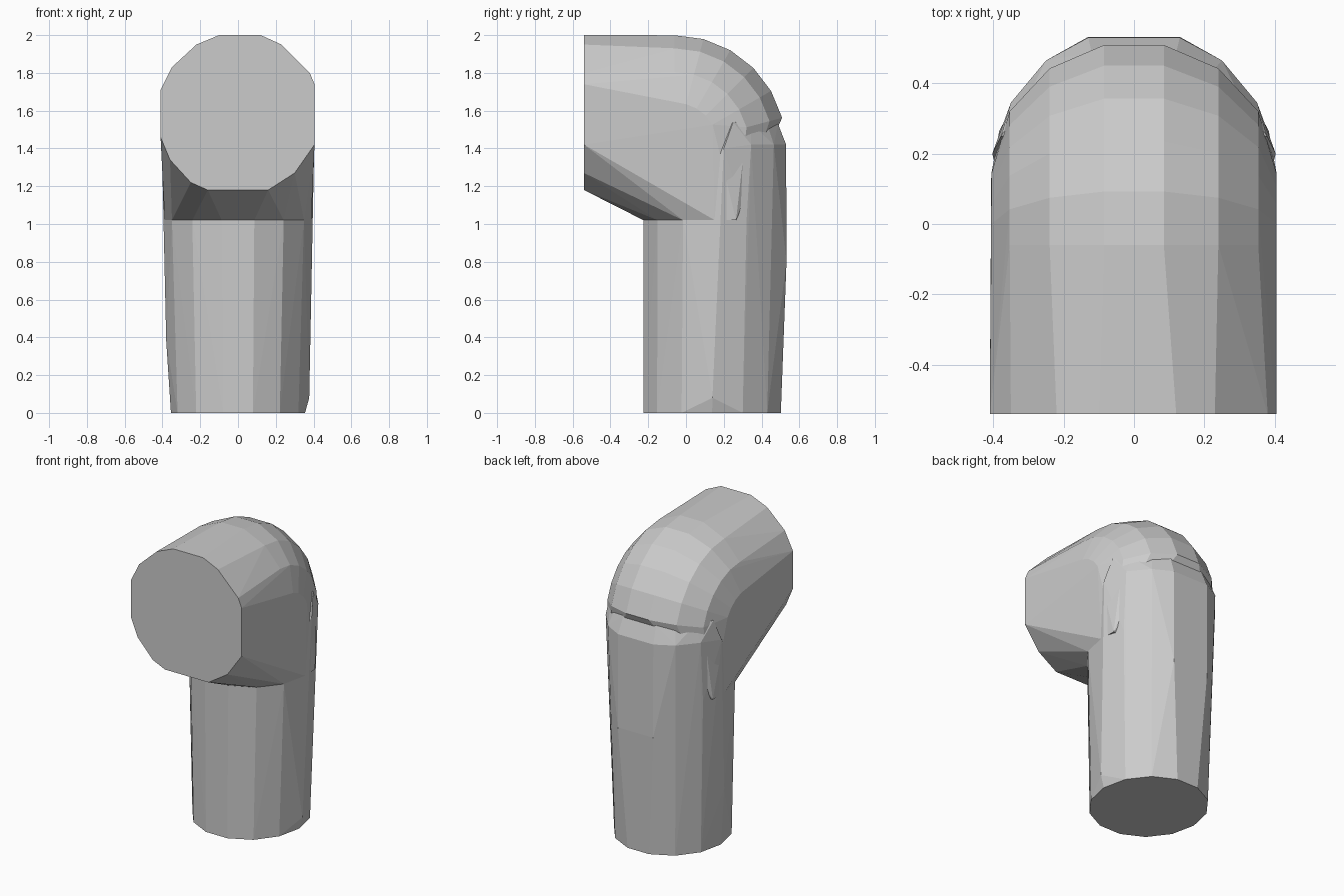
import bpy, bmesh
from math import sin, cos, pi

if "Cube" in bpy.data.objects:
    bpy.data.objects.remove(bpy.data.objects["Cube"])


def hull(name, points):
    """Flat-shaded convex solid wrapped around a cloud of section points."""
    bm = bmesh.new()
    for p in points:
        bm.verts.new(p)
    bmesh.ops.remove_doubles(bm, verts=bm.verts[:], dist=0.001)
    res = bmesh.ops.convex_hull(bm, input=bm.verts[:])
    loose = {g for g in res["geom_interior"] + res["geom_unused"]
             if isinstance(g, bmesh.types.BMVert)}
    bmesh.ops.delete(bm, geom=list(loose), context='VERTS')
    bmesh.ops.dissolve_limit(bm, angle_limit=0.01, verts=bm.verts[:], edges=bm.edges[:])
    bmesh.ops.recalc_face_normals(bm, faces=bm.faces[:])
    mesh = bpy.data.meshes.new(name)
    bm.to_mesh(mesh)
    bm.free()
    obj = bpy.data.objects.new(name, mesh)
    bpy.context.collection.objects.link(obj)
    return obj


def ring(z, rx, y0, y1, sides=14):
    """Horizontal elliptical section from y0 to y1, with a flat at front and back."""
    cy = (y0 + y1) / 2
    ry = (y1 - y0) / 2 / cos(pi / sides)
    return [(rx * sin(2 * pi * (i + .5) / sides),
             cy - ry * cos(2 * pi * (i + .5) / sides), z) for i in range(sides)]


def mirrored(points):
    return points + [(-x, y, z) for x, y, z in points]


# Vertical pipe: tapered foot, straight body, raised collar behind the elbow
pipe = ring(0, .355, -.225, .502)
pipe += [(.377, .14, .08), (-.38, .14, .38)]
pipe += ring(1.02, .388, -.225, .53)
pipe += mirrored([(.13, .532, .8), (.13, .53, 1.42), (.25, .465, 1.42),
                  (.35, .345, 1.42), (.403, .2, 1.40)])
pipe += mirrored([(.12, .487, 1.53), (.22, .43, 1.53),
                  (.31, .345, 1.53), (.378, .25, 1.54)])
hull("vertical_pipe", pipe)

# Front mouth of the elbow, as x, z
mouth = [(-.1, 2), (.12, 2), (.23, 1.95), (.38, 1.8), (.405, 1.74), (.405, 1.42),
         (.3, 1.27), (.16, 1.18), (-.16, 1.18), (-.25, 1.22), (-.36, 1.34),
         (-.41, 1.46), (-.41, 1.71), (-.35, 1.83), (-.22, 1.95)]
elbow = [(x, -.54, z) for x, z in mouth]

# Underside follows the front of the vertical pipe
elbow += [p for p in ring(1.02, .388, -.225, .53) if p[1] < .2]
elbow += mirrored([(.383, .265, 1.02)])

# Curved back: pipe sections swept around the bend
for k in range(7):
    a = k * pi / 2 / 6
    for i in range(15):
        t = 2 * pi * (i + .5) / 15
        r = .19 + .408 * cos(t)
        y, z = -.06 + r * sin(a), 1.41 + r * cos(a)
        if r > 0 and z > 1.5:
            elbow.append((.408 * sin(t), y, z))

# Rear lower rim of the elbow, tucked just inside the collar
elbow += mirrored([(.12, .478, 1.53), (.22, .42, 1.53), (.37, .25, 1.53)])
hull("elbow", elbow)
